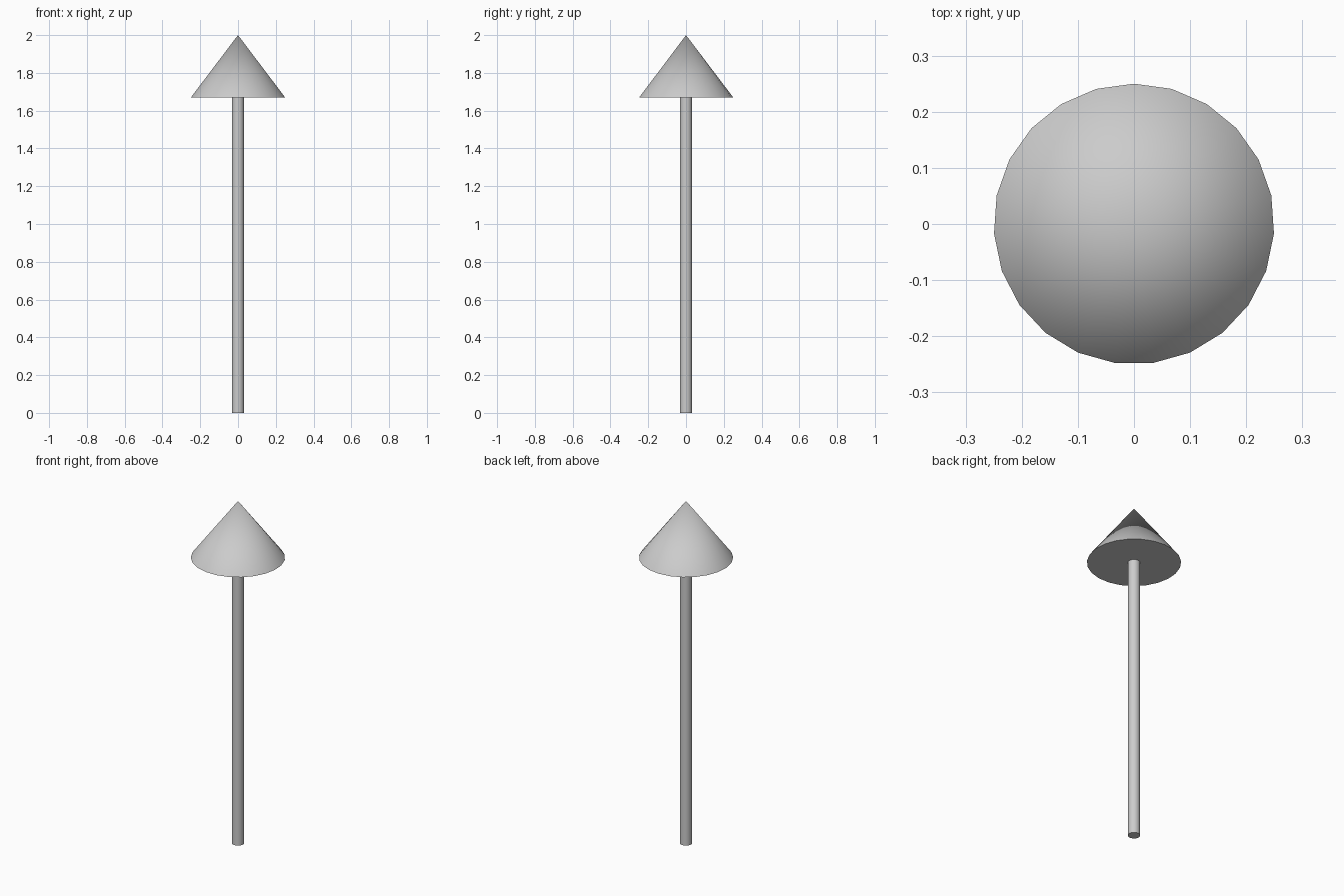
import bpy
import math

cube = bpy.data.objects.get("Cube")
if cube:
    bpy.data.objects.remove(cube, do_unlink=True)

# Single grey material
grey = bpy.data.materials.new("light grey")
grey.use_nodes = True
colour = (0.6, 0.6, 0.6, 1)
grey.diffuse_color = colour
grey.node_tree.nodes["Principled BSDF"].inputs["Base Color"].default_value = colour

HEIGHT = 2.0
HEAD_BASE = 1.67


def add_round(name, sides, r_bottom, r_top, z_bottom, z_top):
    """Upright cone or cylinder with one corner pointing to +y."""
    bpy.ops.mesh.primitive_cone_add(
        vertices=sides, radius1=r_bottom, radius2=r_top,
        depth=z_top - z_bottom, location=(0, 0, (z_bottom + z_top) / 2))
    obj = bpy.context.object
    obj.name = name
    obj.data.materials.append(grey)
    bpy.ops.object.shade_smooth_by_angle(angle=math.radians(40))
    return obj


# Slim shaft and the pointed head on top of it
add_round("shaft", 12, 0.033, 0.033, 0, HEAD_BASE)
add_round("head", 23, 0.25, 0, HEAD_BASE, HEIGHT)
